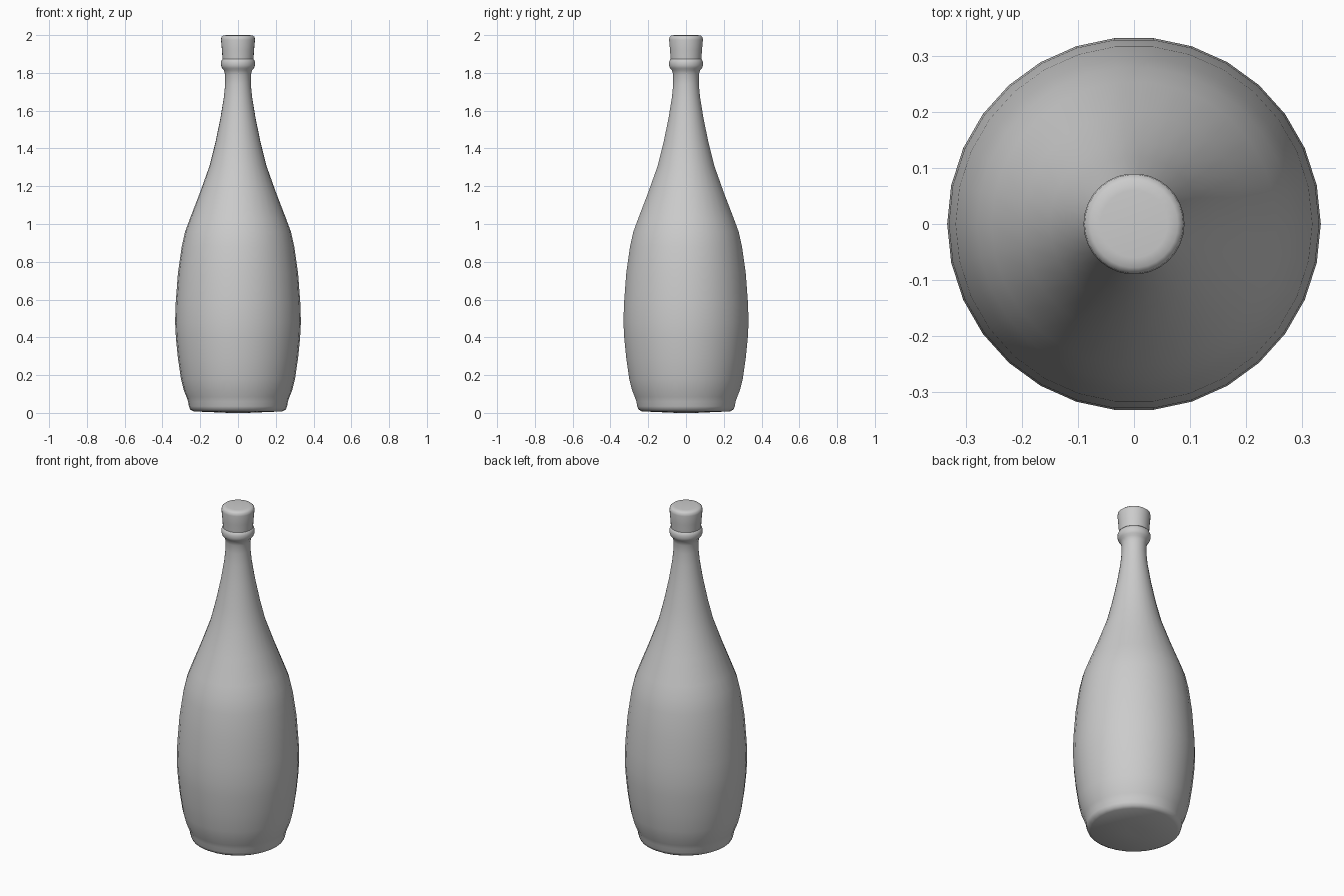
import bpy, bmesh, math

if "Cube" in bpy.data.objects:
    bpy.data.objects.remove(bpy.data.objects["Cube"])

SIDES = 30


def lathe(name, profile, angle=50):
    """Revolve (radius, height) points around z; radius 0 makes a pole."""
    bm = bmesh.new()
    rings = []
    for r, z in profile:
        if r == 0:
            rings.append([bm.verts.new((0, 0, z))] * SIDES)
        else:
            rings.append([bm.verts.new((r * math.cos(math.tau * i / SIDES),
                                        r * math.sin(math.tau * i / SIDES), z))
                          for i in range(SIDES)])
    for a, b in zip(rings, rings[1:]):
        for i in range(SIDES):
            j = (i + 1) % SIDES
            bm.faces.new(list(dict.fromkeys((a[i], a[j], b[j], b[i]))))
    bmesh.ops.recalc_face_normals(bm, faces=bm.faces)
    mesh = bpy.data.meshes.new(name)
    bm.to_mesh(mesh)
    bm.free()
    ob = bpy.data.objects.new(name, mesh)
    bpy.context.collection.objects.link(ob)
    bpy.context.view_layer.objects.active = ob
    ob.select_set(True)
    bpy.ops.object.shade_smooth_by_angle(angle=math.radians(angle))
    ob.select_set(False)
    return ob


# Bottle body: base, foot step, belly, shoulder, neck and lip collar
lathe("bottle", [
    (0, 0), (0.05, 0.0), (0.235, 0.008), (0.253, 0.018), (0.26, 0.035),
    (0.264, 0.06), (0.273, 0.085), (0.287, 0.12), (0.302, 0.18),
    (0.318, 0.29), (0.329, 0.40), (0.333, 0.48), (0.33, 0.58),
    (0.318, 0.74), (0.298, 0.88), (0.28, 0.96), (0.254, 1.03),
    (0.20, 1.17), (0.15, 1.31), (0.12, 1.43), (0.093, 1.56),
    (0.075, 1.67), (0.068, 1.74), (0.068, 1.79), (0.075, 1.815),
    (0.085, 1.825), (0.09, 1.84), (0.09, 1.857), (0.085, 1.87),
    (0.077, 1.877), (0, 1.877)])

# Stopper: slightly flared cap with a rounded top edge
lathe("stopper", [
    (0, 1.874), (0.082, 1.874), (0.085, 1.92), (0.09, 1.975),
    (0.088, 1.99), (0.078, 1.998), (0.06, 2.0), (0, 2.0)])
